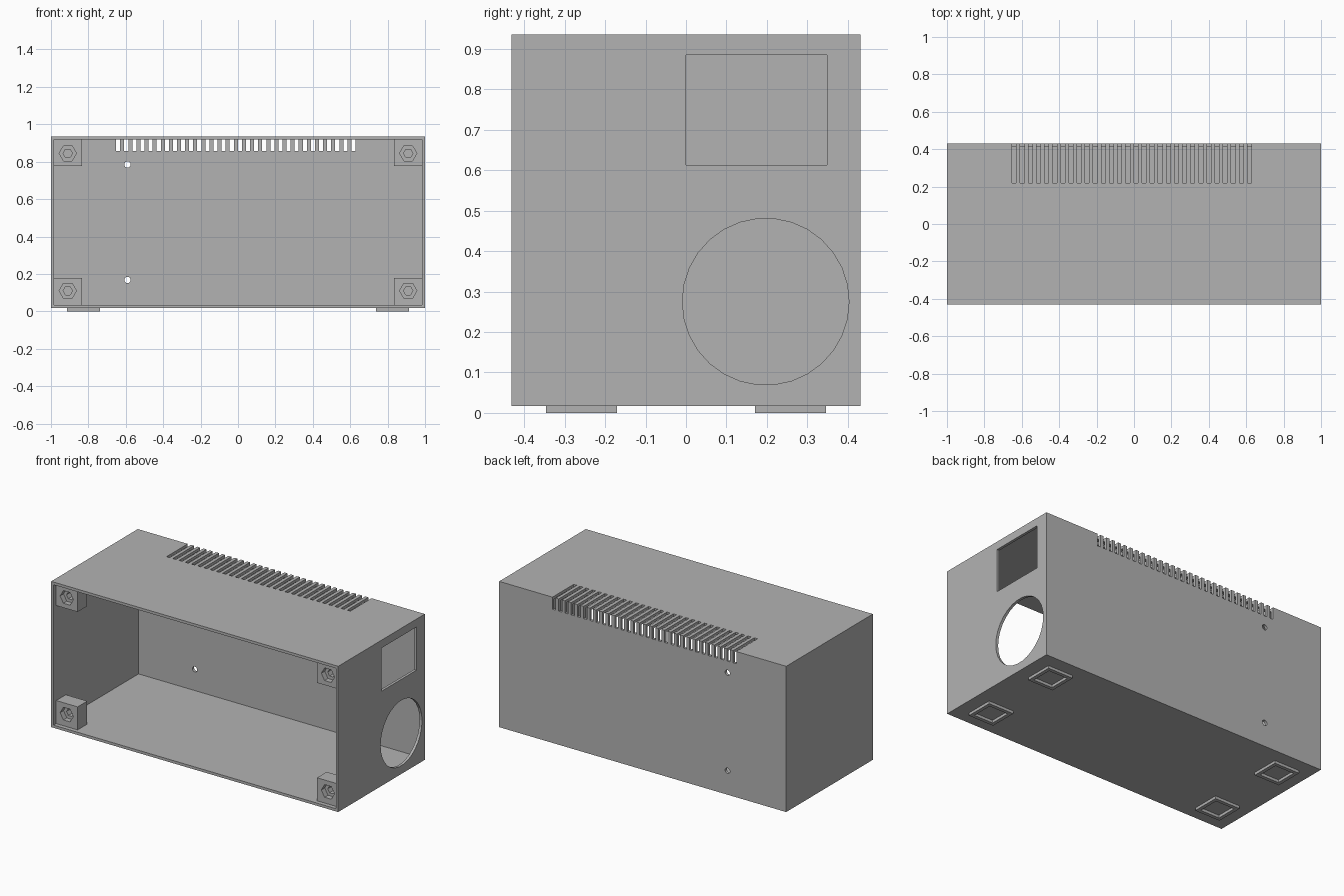
import bpy, bmesh, math
from mathutils import Matrix, Vector

if "Cube" in bpy.data.objects:
    bpy.data.objects.remove(bpy.data.objects["Cube"], do_unlink=True)

grey = bpy.data.materials.new("plain_grey")
grey.use_nodes = True
COLOUR = (0.45, 0.45, 0.45, 1)
grey.diffuse_color = COLOUR
grey.node_tree.nodes["Principled BSDF"].inputs["Base Color"].default_value = COLOUR


def add_box(bm, x, y, z):
    """Box from three (low, high) ranges."""
    centre = Vector([sum(r) / 2 for r in (x, y, z)])
    size = [abs(r[1] - r[0]) for r in (x, y, z)] + [1]
    bmesh.ops.create_cube(bm, size=1, matrix=Matrix.Translation(centre) @ Matrix.Diagonal(size))


def add_prism(bm, axis, centre, radius, length, sides):
    """Prism of the given number of sides along the x or y axis."""
    turn = Matrix.Rotation(math.pi / 2, 4, "Y" if axis == "x" else "X")
    # A hexagon along y keeps a corner on the x axis
    spin = Matrix.Rotation(math.pi / 2, 4, "Z") if axis == "y" else Matrix()
    bmesh.ops.create_cone(bm, cap_ends=True, segments=sides, radius1=radius, radius2=radius,
                          depth=length, matrix=Matrix.Translation(centre) @ turn @ spin)


def make_object(name, bm):
    mesh = bpy.data.meshes.new(name)
    bm.to_mesh(mesh)
    bm.free()
    mesh.materials.append(grey)
    obj = bpy.data.objects.new(name, mesh)
    bpy.context.collection.objects.link(obj)
    return obj


def cut(obj, *cutters):
    """Subtract cutter meshes and bake the result."""
    helpers = []
    for bm in cutters:
        helper = make_object("cutter", bm)
        helper.hide_render = True
        helpers.append(helper)
        mod = obj.modifiers.new("cut", "BOOLEAN")
        mod.operation, mod.solver, mod.object = "DIFFERENCE", "EXACT", helper
    bpy.context.view_layer.update()
    baked = bpy.data.meshes.new_from_object(obj.evaluated_get(bpy.context.evaluated_depsgraph_get()))
    obj.modifiers.clear()
    obj.data = baked
    for helper in helpers:
        bpy.data.objects.remove(helper, do_unlink=True)


DEPTH, BASE, TOP, WALL = 0.431, 0.017, 0.935, 0.017
FRONT = -DEPTH
IN_X, IN_LOW, IN_HIGH = 1 - WALL, BASE + WALL, TOP - WALL

# Open-fronted case
bm = bmesh.new()
add_box(bm, (-1, 1), (FRONT, DEPTH), (BASE, TOP))
case = make_object("case", bm)

cavity = bmesh.new()
add_box(cavity, (-IN_X, IN_X), (FRONT - 0.1, DEPTH - WALL), (IN_LOW, IN_HIGH))

# Window and round opening in one end, screw holes in the back
openings = bmesh.new()
add_box(openings, (0.9, 1.1), (0, 0.348), (0.613, 0.885))
add_prism(openings, "x", (1, 0.197, 0.275), 0.206, 0.2, 30)
for z in (0.168, 0.785):
    add_prism(openings, "y", (-0.591, DEPTH, z), 0.017, 0.2, 16)

# Vent slots wrapping over the top back edge
slots = bmesh.new()
for i in range(30):
    x = -0.652 + i * 0.0434
    add_box(slots, (x, x + 0.022), (0.22, DEPTH + 0.1), (0.858, TOP + 0.1))
cut(case, cavity, openings, slots)

# Corner posts with hexagonal nut pockets
for side, sx in (("right", -1), ("left", 1)):
    for level, zs, zc in (("lower", (IN_LOW - 0.005, 0.179), 0.11),
                          ("upper", (0.777, IN_HIGH + 0.005), 0.845)):
        bm = bmesh.new()
        add_box(bm, sorted((sx * 0.834, sx * (IN_X + 0.005))), (FRONT + 0.026, FRONT + 0.122), zs)
        post = make_object(f"{level}_{side}_post", bm)
        pocket, bore = bmesh.new(), bmesh.new()
        add_prism(pocket, "y", (sx * 0.91, FRONT, zc), 0.046, 0.12, 6)
        add_prism(bore, "y", (sx * 0.91, FRONT, zc), 0.025, 0.4, 6)
        cut(post, pocket, bore)

# Square frame feet
for side, sx in (("right", -1), ("left", 1)):
    for end, sy in (("front", -1), ("back", 1)):
        bm = bmesh.new()
        cx, cy, outer, inner = sx * 0.825, sy * 0.258, 0.088, 0.066
        add_box(bm, (cx - outer, cx + outer), (cy - outer, cy + outer), (0, BASE + 0.004))
        foot = make_object(f"{end}_{side}_foot", bm)
        hollow = bmesh.new()
        add_box(hollow, (cx - inner, cx + inner), (cy - inner, cy + inner), (-0.1, 0.1))
        cut(foot, hollow)
